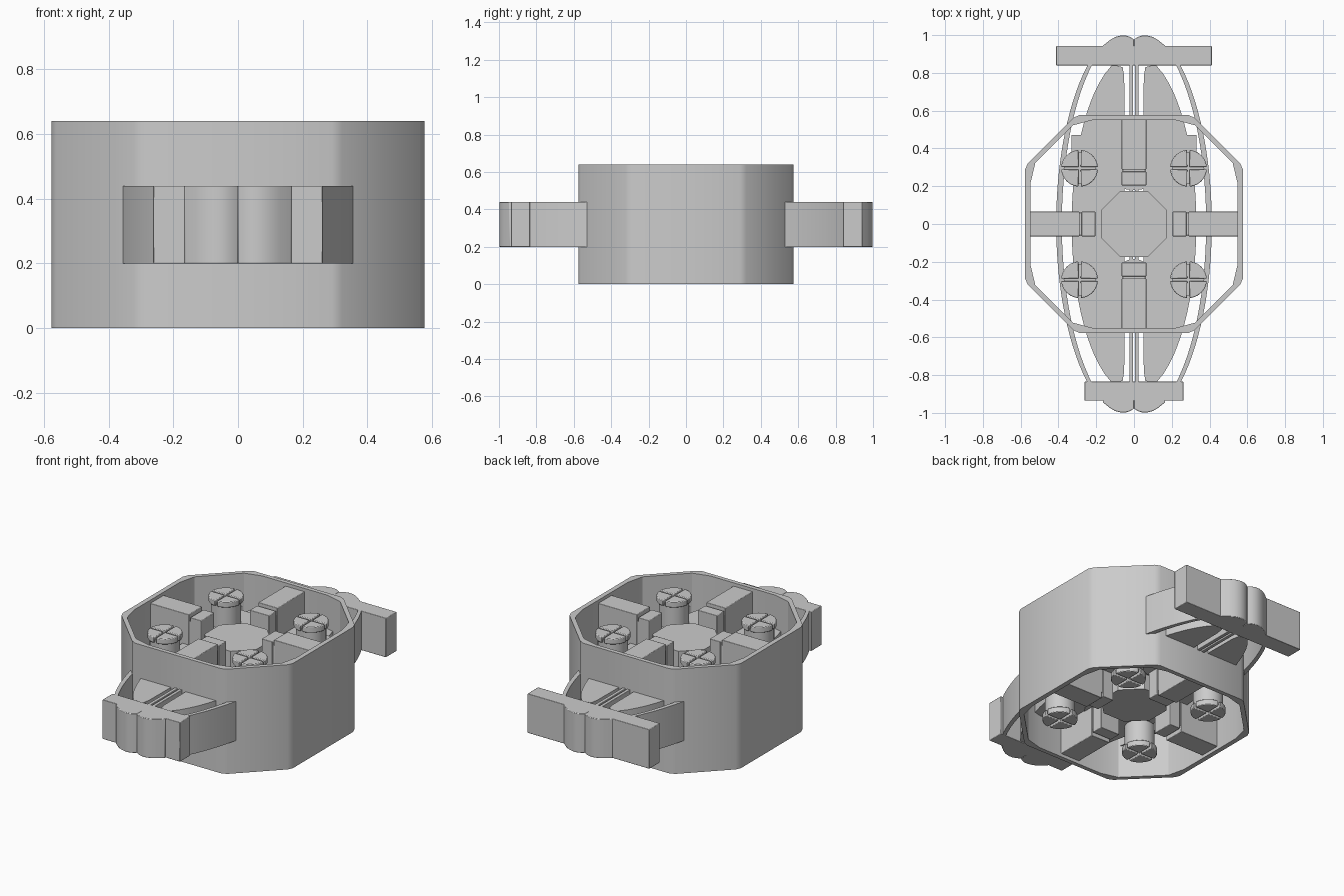
import bpy, bmesh, math

if "Cube" in bpy.data.objects:
    bpy.data.objects.remove(bpy.data.objects["Cube"])


def finish(name, bm, bevel=0.0):
    bmesh.ops.recalc_face_normals(bm, faces=bm.faces)
    me = bpy.data.meshes.new(name)
    bm.to_mesh(me)
    bm.free()
    ob = bpy.data.objects.new(name, me)
    bpy.context.collection.objects.link(ob)
    if bevel:
        m = ob.modifiers.new("soft_edges", 'BEVEL')
        m.width, m.segments, m.limit_method = bevel, 2, 'ANGLE'
        m.angle_limit = math.radians(40)
    bpy.ops.object.select_all(action='DESELECT')
    bpy.context.view_layer.objects.active = ob
    ob.select_set(True)
    bpy.ops.object.shade_smooth_by_angle(angle=math.radians(25))
    return ob


def prism(name, pts, z0, z1, bevel=0.0):
    """Extrude a plan outline from z0 to z1."""
    bm = bmesh.new()
    f = bm.faces.new([bm.verts.new((x, y, z0)) for x, y in pts])
    top = bmesh.ops.extrude_face_region(bm, geom=[f])
    bmesh.ops.translate(bm, vec=(0, 0, z1 - z0),
                        verts=[v for v in top['geom'] if isinstance(v, bmesh.types.BMVert)])
    return finish(name, bm, bevel)


def box(name, x0, x1, y0, y1, z0, z1, bevel=0.003):
    return prism(name, [(x0, y0), (x1, y0), (x1, y1), (x0, y1)], z0, z1, bevel)


def arc(cx, cy, r, a0, a1, n):
    return [(cx + r * math.cos(math.radians(a0 + (a1 - a0) * i / n)),
             cy + r * math.sin(math.radians(a0 + (a1 - a0) * i / n))) for i in range(n + 1)]


def disc(name, cx, cy, r, z0, z1, n=32, turn=0):
    return prism(name, arc(cx, cy, r, turn, turn + 360, n)[:-1], z0, z1)


def four_way(corner):
    """Mirror one quadrant's outline points into all four."""
    half = corner + [(-x, y) for x, y in reversed(corner)]
    return half + [(-x, -y) for x, y in half]


# octagonal outer shell
outer = four_way([(.576, .29), (.562, .322), (.322, .562), (.29, .576)])
inner = four_way([(.547, .22), (.522, .325), (.325, .522), (.22, .55)])
bm = bmesh.new()
loops = [[bm.verts.new((x, y, z)) for x, y in pts]
         for pts, z in ((outer, 0), (outer, .64), (inner, .64), (inner, 0))]
for a, b in zip(loops, loops[1:] + loops[:1]):
    for i in range(16):
        j = (i + 1) % 16
        bm.faces.new((a[i], a[j], b[j], b[i]))
finish("octagon_shell", bm)

# central hub and pads around it
disc("hub", 0, 0, .19, .11, .535, 8, 22.5)
prism("rear_pad", [(-.33, .47), (-.33, .38)] + arc(0, .43, .25, 195, 345, 14)
      + [(.33, .38), (.33, .47)], .2, .44)
disc("front_pad", 0, -.28, .095, .2, .44)

# arms from the shell towards the hub, each with a separate inner block
for s in (-1, 1):
    for tag, a, b, x, z in (("arm", .288, .56, .065, .02), ("arm_block", .205, .278, .065, .035),
                            ("arm_core", .21, .3, .06, .06)):
        lo, hi = sorted((s * a, s * b))
        box("side_" + tag, lo, hi, -x, x, z, .64 - z)
        box("end_" + tag, -x, x, lo, hi, z, .64 - z)

# four posts with cross-slotted caps at both ends
for sx in (-1, 1):
    for sy in (-1, 1):
        cx, cy = sx * .288, sy * .295
        disc("post", cx, cy, .084, .055, .585)
        for z0, z1 in ((.035, .07), (.57, .605)):
            for q in range(4):
                a = math.radians(45 + 90 * q)
                g = .006
                px = cx + g * math.copysign(1, math.cos(a))
                py = cy + g * math.copysign(1, math.sin(a))
                rim = arc(cx, cy, .097, 90 * q + 4, 90 * q + 86, 10)
                prism("post_cap", [(px, py)] + rim, z0, z1, .004)

# side halves: thin bowed band, leaf plate, centre rib
N = 32
for s in (-1, 1):
    def bow(r, b, ymax):
        return [(s * r * math.sqrt(1 - (y / b) ** 2), y)
                for y in (-ymax + 2 * ymax * i / N for i in range(N + 1))]
    prism("bowed_band", bow(.412, 1.048, .86) + bow(.382, 1.035, .86)[::-1], .2, .44)
    leaf_in = [(s * x, y) for x, y in
               ((.06, .83), (.052, .78), (.05, .6), (.05, -.6), (.052, -.78), (.06, -.83))]
    prism("leaf_plate", bow(.33, .9, .845) + leaf_in, .205, .435)
    lo, hi = sorted((s * .005, s * .025))
    box("centre_rib", lo, hi, -.88, .88, .2, .44, .002)

# end bars (long at rear, short at front) with double rounded lobes
for s, half, y0, y1 in ((1, .412, .84, .943), (-1, .262, .835, .935)):
    lo, hi = sorted((s * y0, s * y1))
    box("end_bar", -half, half, lo, hi, .2, .44)
    for sx in (-1, 1):
        lobe = [(sx * x, s * y) for x, y in
                ((0, .86), (0, .977), (.02, .99), (.045, .998), (.07, .998), (.1, .99),
                 (.13, .972), (.165, .944), (.165, .93), (.12, .86))]
        prism("end_lobe", lobe, .2, .44, .003)
